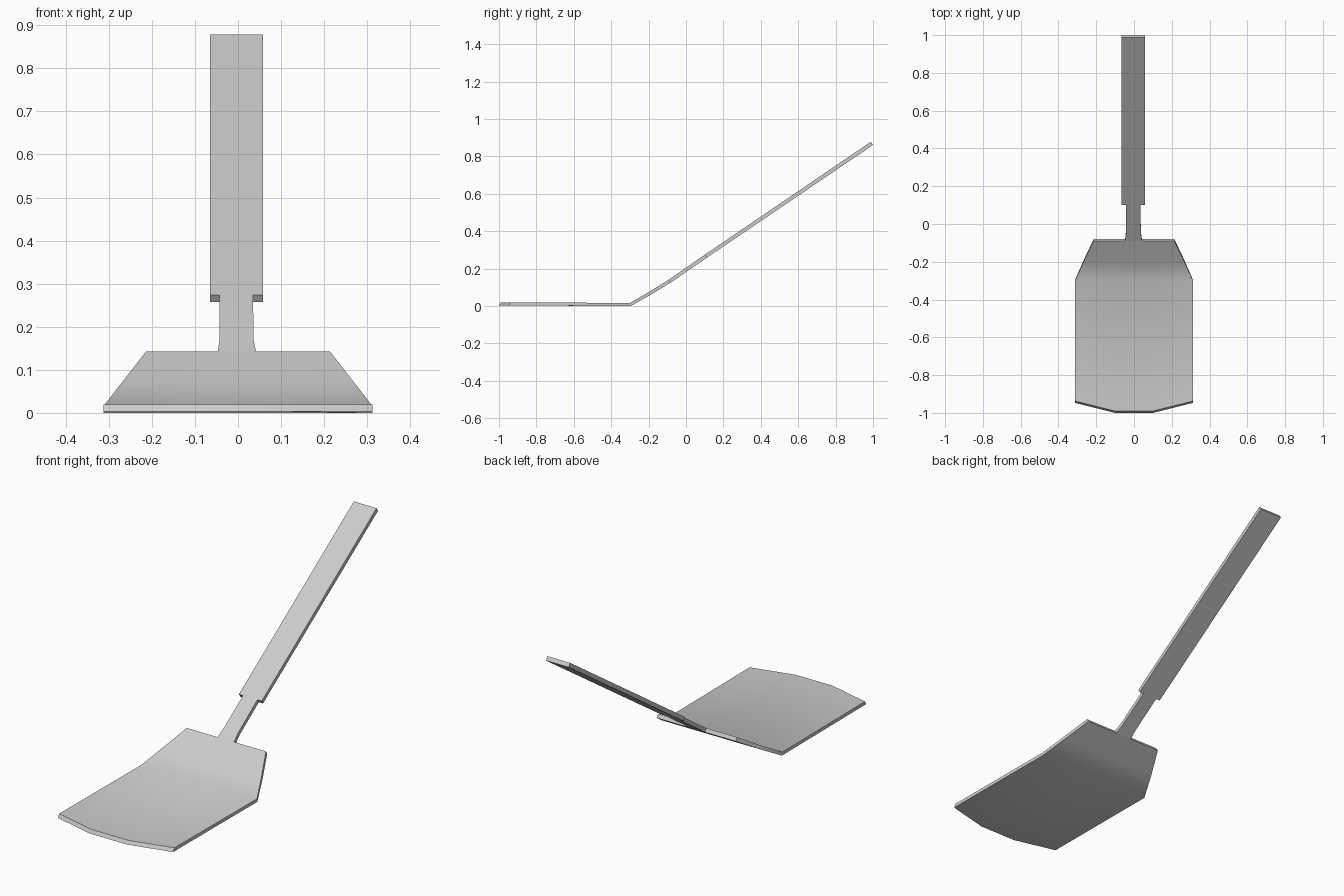
import bpy, bmesh

if "Cube" in bpy.data.objects:
    bpy.data.objects.remove(bpy.data.objects["Cube"])


def sheet(name, rows):
    """Thick sheet from rows: (xs, ys, top z, bottom offset dy, bottom offset dz)."""
    bm = bmesh.new()
    top, bot = [], []
    for xs, ys, z, dy, dz in rows:
        top.append([bm.verts.new((x, y, z)) for x, y in zip(xs, ys)])
        bot.append([bm.verts.new((x, y + dy, z + dz)) for x, y in zip(xs, ys)])
    n, m = len(rows), len(rows[0][0])
    for i in range(n - 1):
        for j in range(m - 1):
            for g in (top, bot):
                bm.faces.new((g[i][j], g[i][j + 1], g[i + 1][j + 1], g[i + 1][j]))
        for j in (0, m - 1):
            bm.faces.new((top[i][j], top[i + 1][j], bot[i + 1][j], bot[i][j]))
    for i in (0, n - 1):
        for j in range(m - 1):
            bm.faces.new((top[i][j], top[i][j + 1], bot[i][j + 1], bot[i][j]))
    bmesh.ops.recalc_face_normals(bm, faces=bm.faces)
    me = bpy.data.meshes.new(name)
    bm.to_mesh(me)
    bm.free()
    ob = bpy.data.objects.new(name, me)
    bpy.context.collection.objects.link(ob)
    bpy.ops.object.select_all(action='DESELECT')
    ob.select_set(True)
    bpy.context.view_layer.objects.active = ob
    bpy.ops.object.shade_smooth_by_angle(angle=0.7)
    return ob


def across(w, inner):
    return (-w, -inner, inner, w)


# Blade: faceted front edge, flat bed, bend, tapered shoulder
sheet("blade", [
    (across(.312, .1), (-.937, -.99, -.99, -.937), .020, -.010, -.017),
    (across(.312, .1), (-.30,) * 4, .016, .004, -.016),
    (across(.267, .08), (-.20,) * 4, .074, .008, -.016),
    (across(.214, .05), (-.09,) * 4, .142, .010, -.016),
])

# Neck: flares slightly where it meets the blade
sheet("neck", [
    ((-.047, .042), (-.09,) * 2, .142, .010, -.016),
    ((-.043, .036), (-.05,) * 2, .170, .010, -.016),
    ((-.043, .035), (.10,) * 2, .274, .011, -.016),
])

# Handle: long flat grip
sheet("handle", [
    ((-.065, .058), (.10,) * 2, .274, .011, -.016),
    ((-.065, .058), (.988,) * 2, .878, .012, -.017),
])
